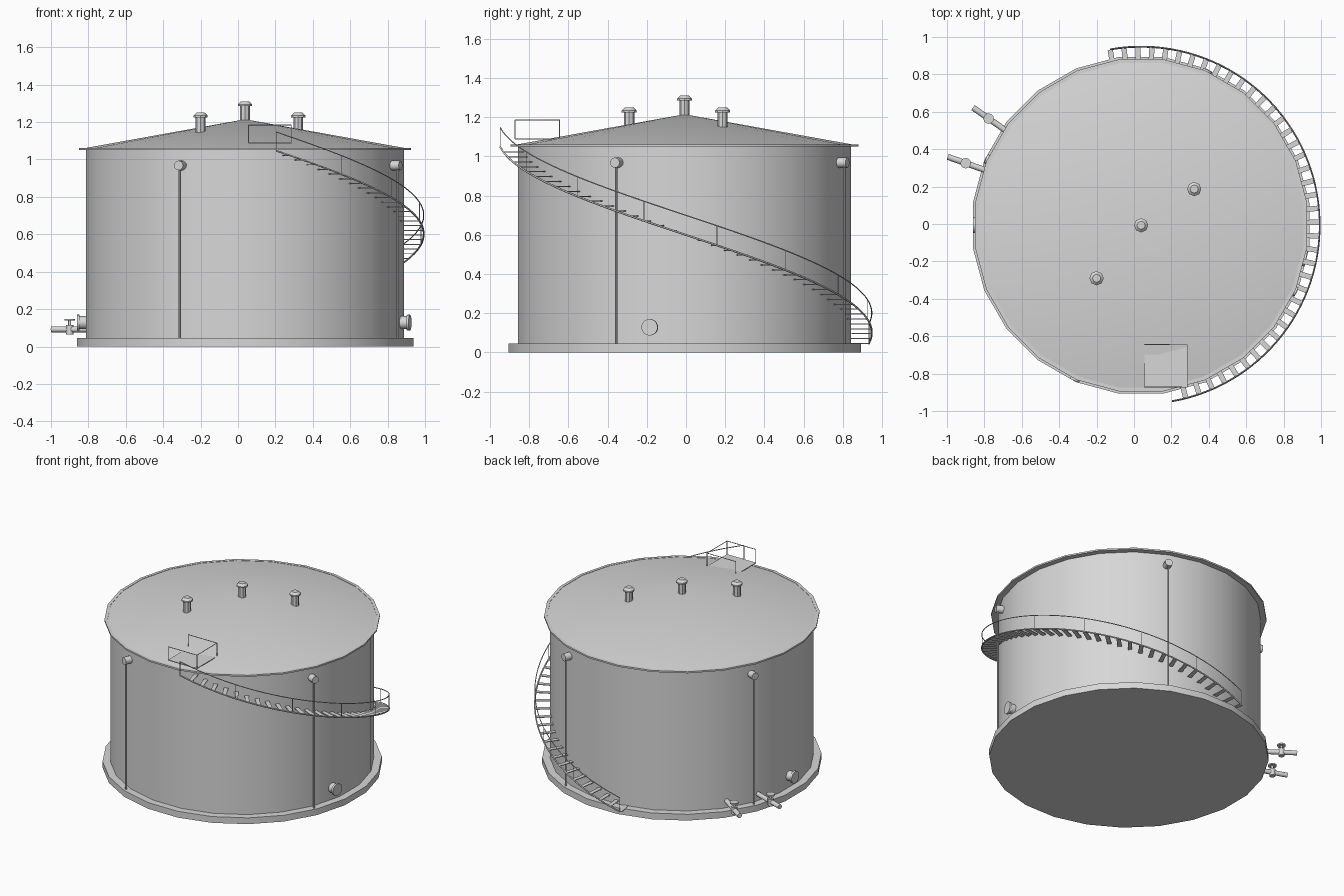
import bpy, bmesh
from math import radians, cos, sin, pi
from mathutils import Vector, Matrix

cube = bpy.data.objects.get("Cube")
if cube:
    bpy.data.objects.remove(cube)

steel = bpy.data.materials.new("grey_steel")
steel.use_nodes = True
GREY = (0.68, 0.68, 0.68, 1)
steel.diffuse_color = GREY
steel.node_tree.nodes["Principled BSDF"].inputs["Base Color"].default_value = GREY

CENTRE = Vector((0.038, -0.007, 0))
SIDES = 24


def polar(deg, r, z):
    a = radians(deg)
    return CENTRE + Vector((r * cos(a), r * sin(a), z))


def finish(name, bm, smooth=True):
    me = bpy.data.meshes.new(name)
    bm.to_mesh(me)
    bm.free()
    me.materials.append(steel)
    ob = bpy.data.objects.new(name, me)
    bpy.context.collection.objects.link(ob)
    if smooth:
        bpy.ops.object.select_all(action='DESELECT')
        ob.select_set(True)
        bpy.context.view_layer.objects.active = ob
        bpy.ops.object.shade_smooth_by_angle(angle=radians(35))


def rod(bm, p, q, r1, r2=None, sides=12):
    """Straight round bar or cone from p to q."""
    d = q - p
    m = Matrix.Translation((p + q) / 2) @ d.to_track_quat('Z', 'Y').to_matrix().to_4x4()
    bmesh.ops.create_cone(bm, cap_ends=True, segments=sides, radius1=r1,
                          radius2=r1 if r2 is None else r2, depth=d.length, matrix=m)


def box(bm, centre, size, deg=0):
    m = Matrix.Translation(centre) @ Matrix.Rotation(radians(deg), 4, 'Z') @ Matrix.Diagonal((*size, 1))
    bmesh.ops.create_cube(bm, size=1, matrix=m)


def lathe(name, profile):
    """Turn (radius to flat, height) points about the tank axis, flats facing the axes."""
    half = 180 / SIDES
    bm = bmesh.new()
    vs = [bm.verts.new(polar(half, r / cos(radians(half)), z)) for r, z in profile]
    es = [bm.edges.new(e) for e in zip(vs, vs[1:])]
    bmesh.ops.spin(bm, geom=vs + es, cent=CENTRE, axis=(0, 0, 1), angle=2 * pi,
                   steps=SIDES, use_merge=True)
    bmesh.ops.remove_doubles(bm, verts=bm.verts, dist=0.0005)
    bmesh.ops.recalc_face_normals(bm, faces=bm.faces)
    finish(name, bm)


def tube(name, points, radius):
    cu = bpy.data.curves.new(name, 'CURVE')
    cu.dimensions = '3D'
    cu.bevel_depth = radius
    cu.bevel_resolution = 1
    cu.use_fill_caps = True
    sp = cu.splines.new('POLY')
    sp.points.add(len(points) - 1)
    for sp_point, p in zip(sp.points, points):
        sp_point.co = (*p, 1)
    cu.materials.append(steel)
    bpy.context.collection.objects.link(bpy.data.objects.new(name, cu))


# Tank body
lathe("foundation_ring", [(0, 0), (0.9, 0), (0.9, 0.045), (0, 0.045)])
lathe("tank_shell", [(0.85, 0.04), (0.85, 1.055)])
lathe("roof_cone", [(0.872, 1.058), (0, 1.215)])
lathe("roof_rim", [(0.84, 1.05), (0.888, 1.05), (0.888, 1.061), (0.868, 1.061), (0.868, 1.051)])

# Roof vents with flared caps
for name, x, y, z in (("centre_vent", 0.038, -0.007, 1.31),
                      ("back_vent", 0.322, 0.187, 1.25), ("front_vent", -0.2, -0.29, 1.25)):
    bm = bmesh.new()
    top = Vector((x, y, z))
    up = Vector((0, 0, 1))
    rod(bm, top - up * 0.12, top - up * 0.02, 0.026, sides=8)
    rod(bm, top - up * 0.025, top - up * 0.015, 0.038, sides=8)
    rod(bm, top - up * 0.015, top, 0.038, 0.022, sides=8)
    finish(name, bm)

# Four vertical pipes with round heads near the top of the shell
for i in range(4):
    a = -113.2 + 90 * i
    bm = bmesh.new()
    rod(bm, polar(a, 0.887, 0.045), polar(a, 0.887, 0.965), 0.006, sides=8)
    rod(bm, polar(a, 0.85, 0.968), polar(a, 0.904, 0.968), 0.026)
    finish(f"wall_pipe_{i + 1}", bm)

# Manholes
for name, a in (("left_manhole", -11.5), ("right_manhole", 180)):
    bm = bmesh.new()
    rod(bm, polar(a, 0.83, 0.128), polar(a, 0.887, 0.128), 0.034, sides=20)
    rod(bm, polar(a, 0.885, 0.128), polar(a, 0.9, 0.128), 0.042, sides=20)
    finish(name, bm)

# Outlet pipes with hand valves
for name, a in (("outlet_one", 145), ("outlet_two", 160.5)):
    bm = bmesh.new()
    rod(bm, polar(a, 0.83, 0.092), polar(a, 1.097, 0.092), 0.016)
    rod(bm, polar(a, 0.995, 0.065), polar(a, 0.995, 0.115), 0.02)
    rod(bm, polar(a, 0.995, 0.1), polar(a, 0.995, 0.145), 0.008)
    rod(bm, polar(a, 0.995, 0.138), polar(a, 0.995, 0.148), 0.028)
    finish(name, bm)

# Spiral stair: climbs half a turn from the back, round the left, to the front
START, END, TREADS, RAIL = 100, -80, 40, 0.1


def stair(t, r=0.955, lift=0):
    return polar(START + (END - START) * t, r, 0.045 + 1.002 * t + lift)


path = [i / 64 for i in range(65)]
tube("stair_stringer", [stair(t) for t in path], 0.005)
tube("stair_handrail", [stair(t, lift=RAIL) for t in path], 0.003)

bm = bmesh.new()
for i in range(TREADS):
    t = i / TREADS
    box(bm, stair(t, r=0.902), (0.1, 0.028, 0.005), START + (END - START) * t)
finish("stair_treads", bm, smooth=False)

bm = bmesh.new()
for i in range(9):
    rod(bm, stair(i / 8), stair(i / 8, lift=RAIL), 0.002, sides=6)
finish("stair_posts", bm)

# Landing on the roof edge with rails on three sides
X1, X2, Y1, Y2, FLOOR = 0.056, 0.285, -0.872, -0.645, 1.088
bm = bmesh.new()
box(bm, Vector(((X1 + X2) / 2, (Y1 + Y2) / 2, FLOOR)), (X2 - X1, Y2 - Y1, 0.005))
finish("landing_floor", bm, smooth=False)

corners = [Vector(c) for c in ((X1, Y1, FLOOR), (X2, Y1, FLOOR), (X2, Y2, FLOOR), (X1, Y2, FLOOR))]
lift = Vector((0, 0, RAIL - 0.003))
bm = bmesh.new()
for c in corners:
    rod(bm, c, c + lift, 0.002, sides=6)
finish("landing_posts", bm)
tube("landing_rail", [c + lift for c in corners], 0.0025)
